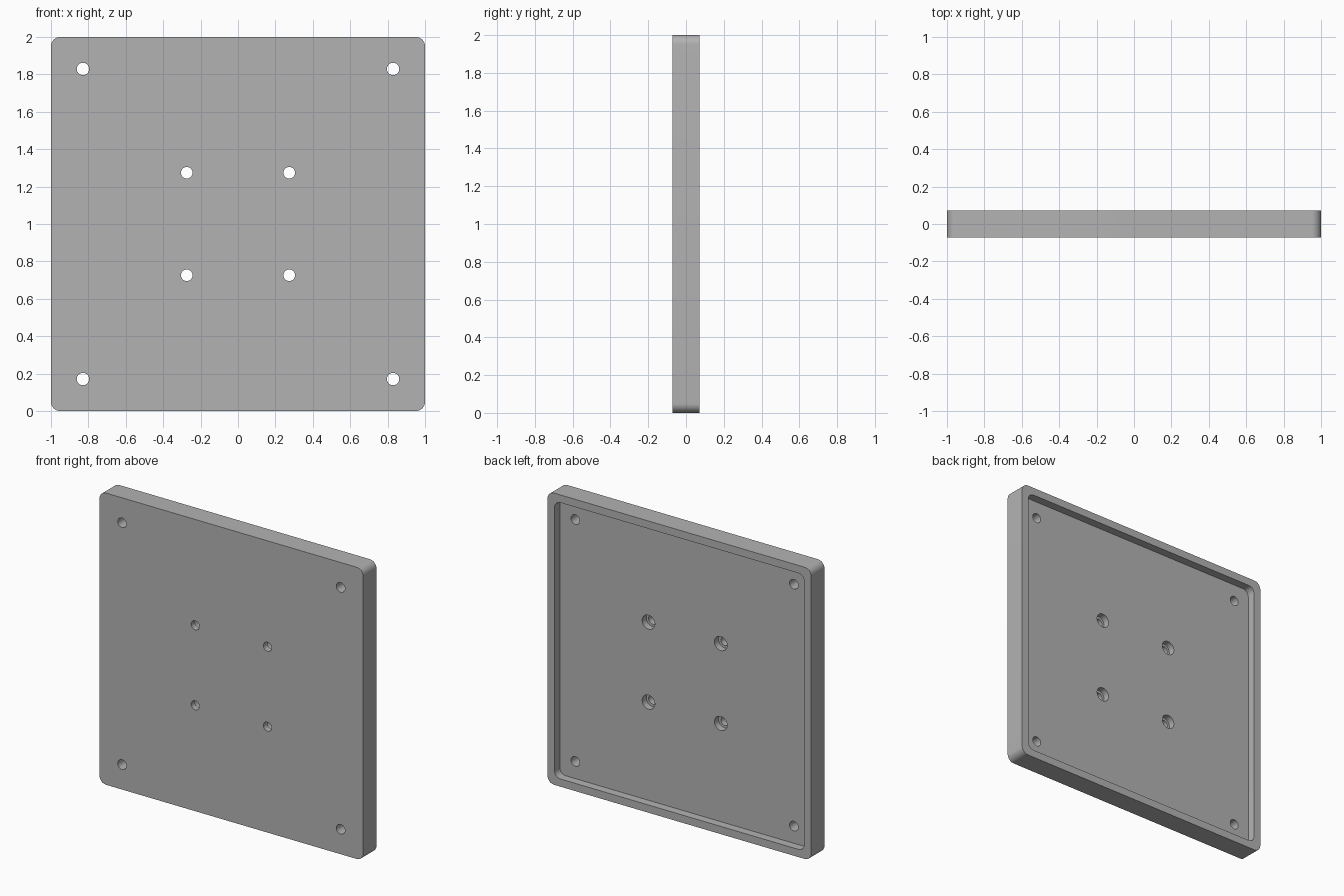
import bpy, bmesh, math

if "Cube" in bpy.data.objects:
    bpy.data.objects.remove(bpy.data.objects["Cube"])

T = 0.072          # half thickness of the plate
FLOOR = 0.015      # y of the recess floor on the back


def prism(name, outline, y0, y1):
    """Extrude an x-z outline from y0 to y1."""
    bm = bmesh.new()
    face = bm.faces.new([bm.verts.new((x, y0, z)) for x, z in outline])
    top = bmesh.ops.extrude_face_region(bm, geom=[face])["geom"]
    verts = [v for v in top if isinstance(v, bmesh.types.BMVert)]
    bmesh.ops.translate(bm, verts=verts, vec=(0, y1 - y0, 0))
    bmesh.ops.recalc_face_normals(bm, faces=bm.faces)
    mesh = bpy.data.meshes.new(name)
    bm.to_mesh(mesh)
    bm.free()
    obj = bpy.data.objects.new(name, mesh)
    bpy.context.collection.objects.link(obj)
    return obj


def rounded_square(half, r, n=10):
    pts = []
    for k, (sx, sz) in enumerate([(1, 1), (-1, 1), (-1, -1), (1, -1)]):
        for i in range(n + 1):
            a = math.pi / 2 * (k + i / n)
            pts.append((sx * (half - r) + r * math.cos(a),
                        1 + sz * (half - r) + r * math.sin(a)))
    return pts


def circle(x, z, r, n=40):
    return [(x + r * math.cos(2 * math.pi * i / n),
             z + r * math.sin(2 * math.pi * i / n)) for i in range(n)]


# Rounded square plate
plate = prism("mounting_plate", rounded_square(1.0, 0.05), -T, T)

# Shallow tray on the back, leaving a narrow rim
cutters = [prism("recess_cutter", rounded_square(0.947, 0.045), FLOOR, 0.2)]

# Four corner holes and four counterbored centre holes
for sx in (-1, 1):
    for sz in (-1, 1):
        cutters.append(prism("corner_hole_cutter",
                             circle(sx * 0.829, 1 + sz * 0.829, 0.033), -0.2, 0.2))
        x, z = sx * 0.274, 1 + sz * 0.274
        cutters.append(prism("centre_hole_cutter", circle(x, z, 0.031), -0.2, 0.2))
        cutters.append(prism("counterbore_cutter", circle(x, z, 0.048), -0.03, 0.2))

# Cut one after another, then drop the cutters
bpy.context.view_layer.objects.active = plate
plate.select_set(True)
for cutter in cutters:
    mod = plate.modifiers.new("cut", "BOOLEAN")
    mod.operation = "DIFFERENCE"
    mod.solver = "EXACT"
    mod.object = cutter
    bpy.ops.object.modifier_apply(modifier=mod.name)
    bpy.data.objects.remove(cutter)

# Plain grey finish
grey = bpy.data.materials.new("grey")
grey.diffuse_color = (0.45, 0.45, 0.45, 1)
grey.use_nodes = True
grey.node_tree.nodes["Principled BSDF"].inputs["Base Color"].default_value = grey.diffuse_color
plate.data.materials.clear()
plate.data.materials.append(grey)
bpy.ops.object.shade_smooth_by_angle(angle=math.radians(30))
